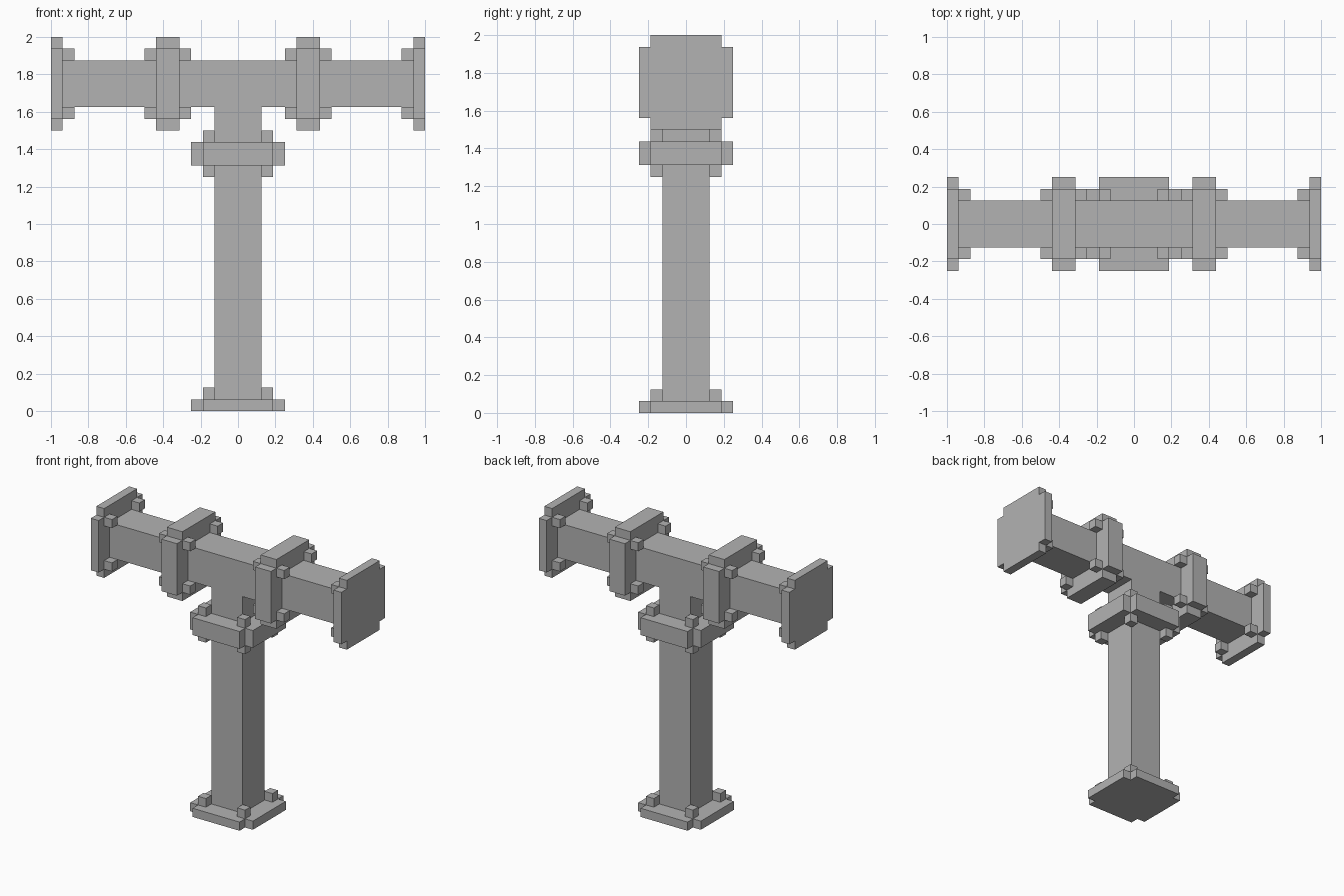
import bpy, bmesh
from math import radians
from mathutils import Matrix, Vector

cube = bpy.data.objects.get("Cube")
if cube:
    bpy.data.objects.remove(cube, do_unlink=True)

U = 1 / 16          # block size all parts are built on
AXIS_Z = 28 * U     # height of the horizontal pipe's centre line

grey = bpy.data.materials.new("pipe grey")
grey.use_nodes = True
colour = (0.45, 0.45, 0.45, 1)
grey.diffuse_color = colour
grey.node_tree.nodes["Principled BSDF"].inputs["Base Color"].default_value = colour


def prism(name, outline, thickness, matrix):
    """Extrude an outline (in blocks) evenly about its local z = 0 plane."""
    bm = bmesh.new()
    base = bm.faces.new([bm.verts.new((x * U, y * U, -thickness * U / 2)) for x, y in outline])
    top = bmesh.ops.extrude_face_region(bm, geom=[base])["geom"]
    bmesh.ops.translate(bm, vec=(0, 0, thickness * U),
                        verts=[v for v in top if isinstance(v, bmesh.types.BMVert)])
    bmesh.ops.recalc_face_normals(bm, faces=bm.faces)
    bm.transform(matrix)
    mesh = bpy.data.meshes.new(name)
    bm.to_mesh(mesh)
    bm.free()
    mesh.materials.append(grey)
    obj = bpy.data.objects.new(name, mesh)
    bpy.context.collection.objects.link(obj)
    return obj


def flange(name, matrix, thickness, bolt_sides):
    """Square plate with notched corners and four bolt heads per listed side."""
    quarter = [(4, 3), (3, 3), (3, 4)]
    outline = []
    for turn in range(4):
        for x, y in quarter:
            p = Matrix.Rotation(radians(90 * turn), 2) @ Vector((x, y))
            outline.append((p.x, p.y))
    prism(name, outline, thickness, matrix)
    head = [(-.5, -.5), (.5, -.5), (.5, .5), (-.5, .5)]
    for side in bolt_sides:
        for sx in (-1, 1):
            for sy in (-1, 1):
                offset = Vector((sx * 2.5, sy * 2.5, side * (thickness + 1) / 2)) * U
                prism(name + "_bolt", head, 1, matrix @ Matrix.Translation(offset))


# T-shaped pipe body, running between the end plates
half_tee = [(2, 1), (2, 26), (15, 26), (15, 30)]
tee = half_tee + [(-x, z) for x, z in reversed(half_tee)]
prism("tee_pipe", tee, 4, Matrix.Rotation(radians(90), 4, "X"))

# Foot plate and stem collar
flange("foot_flange", Matrix.Translation((0, 0, U / 2)), 1, [1])
flange("stem_collar", Matrix.Translation((0, 0, 22 * U)), 2, [-1, 1])

# Arm collars and end plates, mirrored left and right
for side, label in ((1, "left"), (-1, "right")):
    turn = Matrix.Rotation(radians(90 * side), 4, "Y")
    flange(label + "_collar", Matrix.Translation((side * 6 * U, 0, AXIS_Z)) @ turn, 2, [-1, 1])
    flange(label + "_end_flange", Matrix.Translation((side * 15.5 * U, 0, AXIS_Z)) @ turn, 1, [-1])
